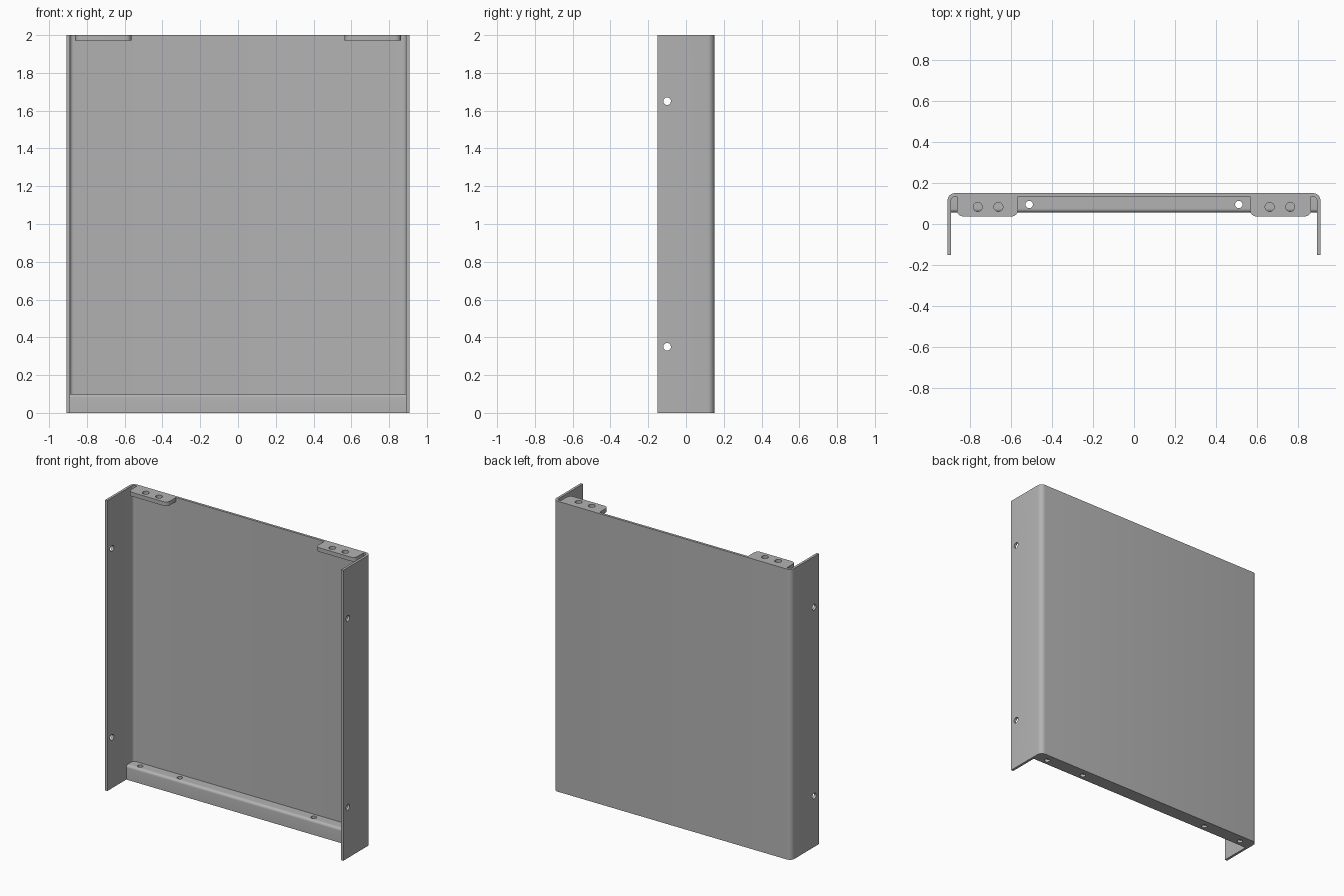
import bpy, bmesh, math
from mathutils import Vector, Matrix

cube = bpy.data.objects.get("Cube")
if cube:
    bpy.data.objects.remove(cube, do_unlink=True)

steel = bpy.data.materials.new("grey_steel")
steel.use_nodes = True
GREY = (0.45, 0.45, 0.45, 1)
steel.diffuse_color = GREY
steel.node_tree.nodes["Principled BSDF"].inputs["Base Color"].default_value = GREY

T = 0.017                      # sheet thickness
W, BACK, FRONT = 0.907, 0.15, -0.15
RAIL_FRONT, RAIL_TOP = 0.056, 0.1


def rounded(corners, steps=6):
    """Outline from (x, y, radius) corners, each radius turned into an arc."""
    out = []
    for i, (x, y, r) in enumerate(corners):
        p = Vector((x, y))
        if r == 0:
            out.append(p)
            continue
        a = (Vector(corners[i - 1][:2]) - p).normalized()
        b = (Vector(corners[(i + 1) % len(corners)][:2]) - p).normalized()
        half = a.angle(b) / 2
        centre = p + (a + b).normalized() * r / math.sin(half)
        start = p + a * r / math.tan(half) - centre
        end = p + b * r / math.tan(half) - centre
        sweep = start.angle_signed(end)
        for k in range(steps + 1):
            out.append(centre + Matrix.Rotation(-sweep * k / steps, 2) @ start)
    return out


def extrude(name, corners, low, high, place):
    """Extrude an outline from low to high; place maps (u, v, w) to a position."""
    bm = bmesh.new()
    face = bm.faces.new([bm.verts.new(place(p.x, p.y, low)) for p in rounded(corners)])
    top = bmesh.ops.extrude_face_region(bm, geom=[face])["geom"]
    shift = Vector(place(0, 0, high)) - Vector(place(0, 0, low))
    bmesh.ops.translate(bm, vec=shift, verts=[g for g in top if isinstance(g, bmesh.types.BMVert)])
    bmesh.ops.recalc_face_normals(bm, faces=bm.faces)
    mesh = bpy.data.meshes.new(name)
    bm.to_mesh(mesh)
    bm.free()
    mesh.materials.append(steel)
    obj = bpy.data.objects.new(name, mesh)
    bpy.context.collection.objects.link(obj)
    return obj


def drill(obj, centres, radius, depth, axis="Z"):
    """Cut round holes through obj, then shade it."""
    bm = bmesh.new()
    turn = Matrix.Rotation(math.pi / 2, 4, "Y") if axis == "X" else Matrix()
    for c in centres:
        bmesh.ops.create_cone(bm, cap_ends=True, segments=24, radius1=radius, radius2=radius,
                              depth=depth, matrix=Matrix.Translation(c) @ turn)
    mesh = bpy.data.meshes.new(obj.name + "_drill")
    bm.to_mesh(mesh)
    bm.free()
    mesh.materials.append(steel)
    cutter = bpy.data.objects.new(obj.name + "_drill", mesh)
    bpy.context.collection.objects.link(cutter)
    mod = obj.modifiers.new("holes", "BOOLEAN")
    mod.object, mod.solver = cutter, "EXACT"
    bpy.ops.object.select_all(action="DESELECT")
    bpy.context.view_layer.objects.active = obj
    obj.select_set(True)
    bpy.ops.object.modifier_apply(modifier=mod.name)
    bpy.data.objects.remove(cutter, do_unlink=True)
    bpy.ops.object.shade_smooth_by_angle(angle=math.radians(30))


# Back sheet with both side flanges bent forward
sheet = extrude("folded_panel", [
    (-W, FRONT, 0), (-W, BACK, 0.035), (W, BACK, 0.035), (W, FRONT, 0),
    (W - T, FRONT, 0), (W - T, BACK - T, 0.02),
    (-W + T, BACK - T, 0.02), (-W + T, FRONT, 0)], 0, 2, lambda u, v, w: (u, v, w))
drill(sheet, [(s * W, -0.1, z) for s in (-1, 1) for z in (0.35, 1.65)], 0.02, 0.1, "X")

# Bottom rail folded as a channel open toward the back sheet
seam = BACK - T
rail = extrude("bottom_rail", [
    (seam, 0, 0), (RAIL_FRONT, 0, 0), (RAIL_FRONT, RAIL_TOP, 0.018), (seam, RAIL_TOP, 0),
    (seam, RAIL_TOP - T, 0), (RAIL_FRONT + T, RAIL_TOP - T, 0),
    (RAIL_FRONT + T, T, 0), (seam, T, 0)], -W + T, W - T, lambda u, v, w: (w, u, v))
drill(rail, [(s * x, 0.095, 0.05) for s in (-1, 1) for x in (0.51, 0.81)], 0.018, 0.3)

# Mounting tabs at the top corners
for side, s in (("left", 1), ("right", -1)):
    tab = extrude(side + "_top_tab", [
        (s * 0.565, seam, 0), (s * 0.565, 0.037, 0.03),
        (s * 0.862, 0.037, 0.03), (s * 0.862, seam, 0)], 1.972, 2, lambda u, v, w: (u, v, w))
    drill(tab, [(s * x, 0.083, 1.986) for x in (0.66, 0.76)], 0.022, 0.1)
